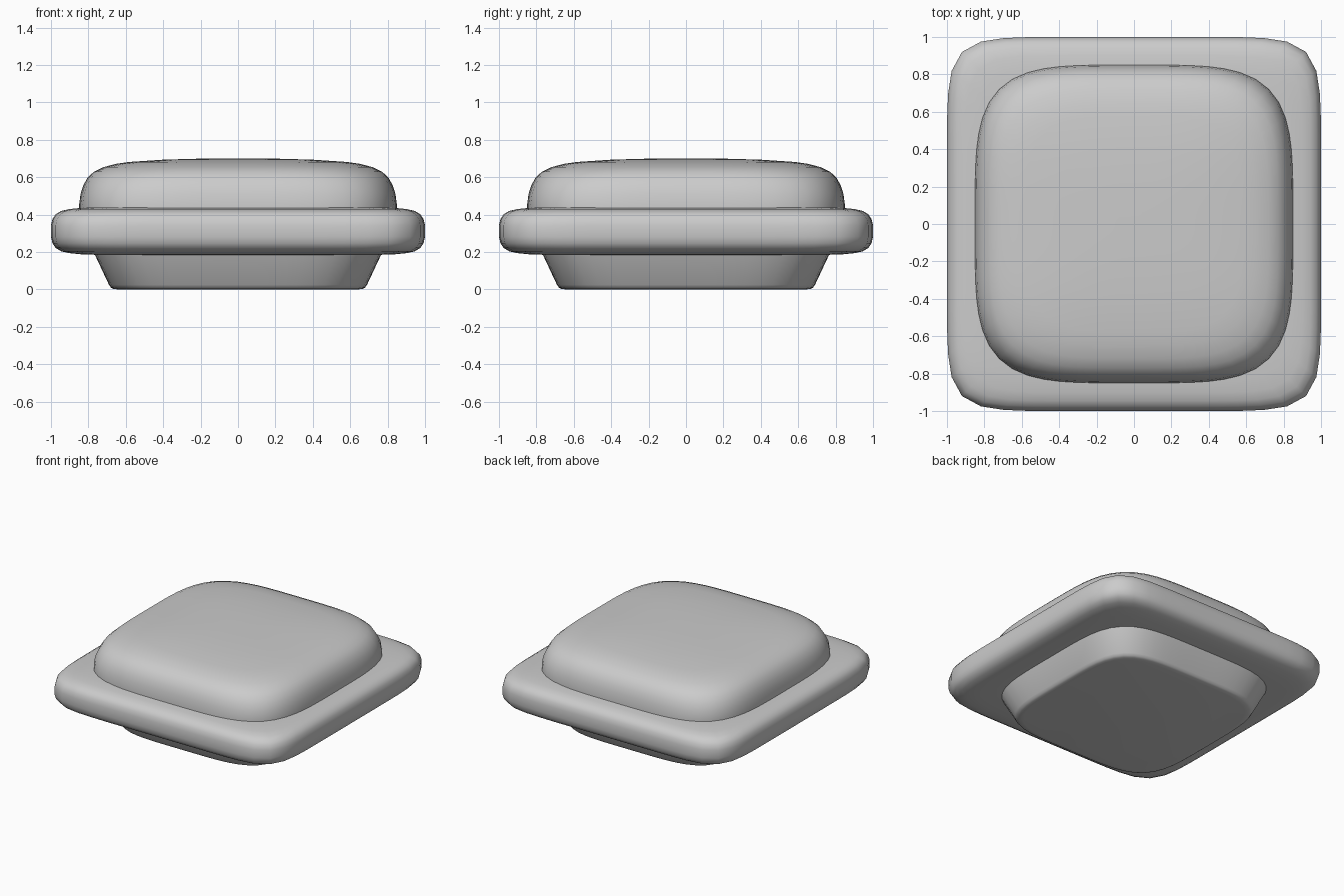
import bpy, bmesh, math

if "Cube" in bpy.data.objects:
    bpy.data.objects.remove(bpy.data.objects["Cube"])

SEGMENTS = 72


def rounded_square_loft(name, profile):
    """Loft soft square rings; profile rows are (half width, z, squareness)."""
    bm = bmesh.new()
    rings = []
    for half, z, n in profile:
        ring = []
        for i in range(SEGMENTS):
            a = 2 * math.pi * i / SEGMENTS
            c, s = math.cos(a), math.sin(a)
            r = half * (abs(c) ** n + abs(s) ** n) ** (-1 / n)
            ring.append(bm.verts.new((r * c, r * s, z)))
        rings.append(ring)
    for low, high in zip(rings, rings[1:]):
        for i in range(SEGMENTS):
            j = (i + 1) % SEGMENTS
            bm.faces.new((low[i], low[j], high[j], high[i]))
    bm.faces.new(rings[0][::-1])
    bm.faces.new(rings[-1])
    mesh = bpy.data.meshes.new(name)
    bm.to_mesh(mesh)
    bm.free()
    obj = bpy.data.objects.new(name, mesh)
    bpy.context.collection.objects.link(obj)
    bpy.ops.object.select_all(action='DESELECT')
    obj.select_set(True)
    bpy.context.view_layer.objects.active = obj
    bpy.ops.object.shade_smooth_by_angle(angle=math.radians(40))
    return obj


# Tapered foot
rounded_square_loft("foot", [
    (0.64, 0.0, 4.5), (0.667, 0.003, 4.5), (0.68, 0.01, 4.5),
    (0.69, 0.025, 4.5), (0.765, 0.185, 4.5), (0.77, 0.20, 4.5)])

# Wide slab with rounded rim
rim = [(0.70, 0.128), (0.83, 0.125), (0.90, 0.118), (0.945, 0.108),
       (0.975, 0.09), (0.992, 0.065), (1.0, 0.03)]
rounded_square_loft("slab",
    [(w, 0.312 - h, 8.3) for w, h in rim] +
    [(w, 0.312 + h, 8.3) for w, h in reversed(rim)])

# Domed cushion
rounded_square_loft("cushion", [
    (0.85, 0.42, 4.2), (0.85, 0.45, 4.2), (0.842, 0.51, 4.2),
    (0.828, 0.555, 4.1), (0.805, 0.597, 4.1), (0.77, 0.63, 4.0),
    (0.72, 0.654, 3.9), (0.65, 0.672, 3.8), (0.58, 0.682, 3.7),
    (0.40, 0.694, 3.5), (0.22, 0.699, 3.2), (0.08, 0.70, 3.0)])
